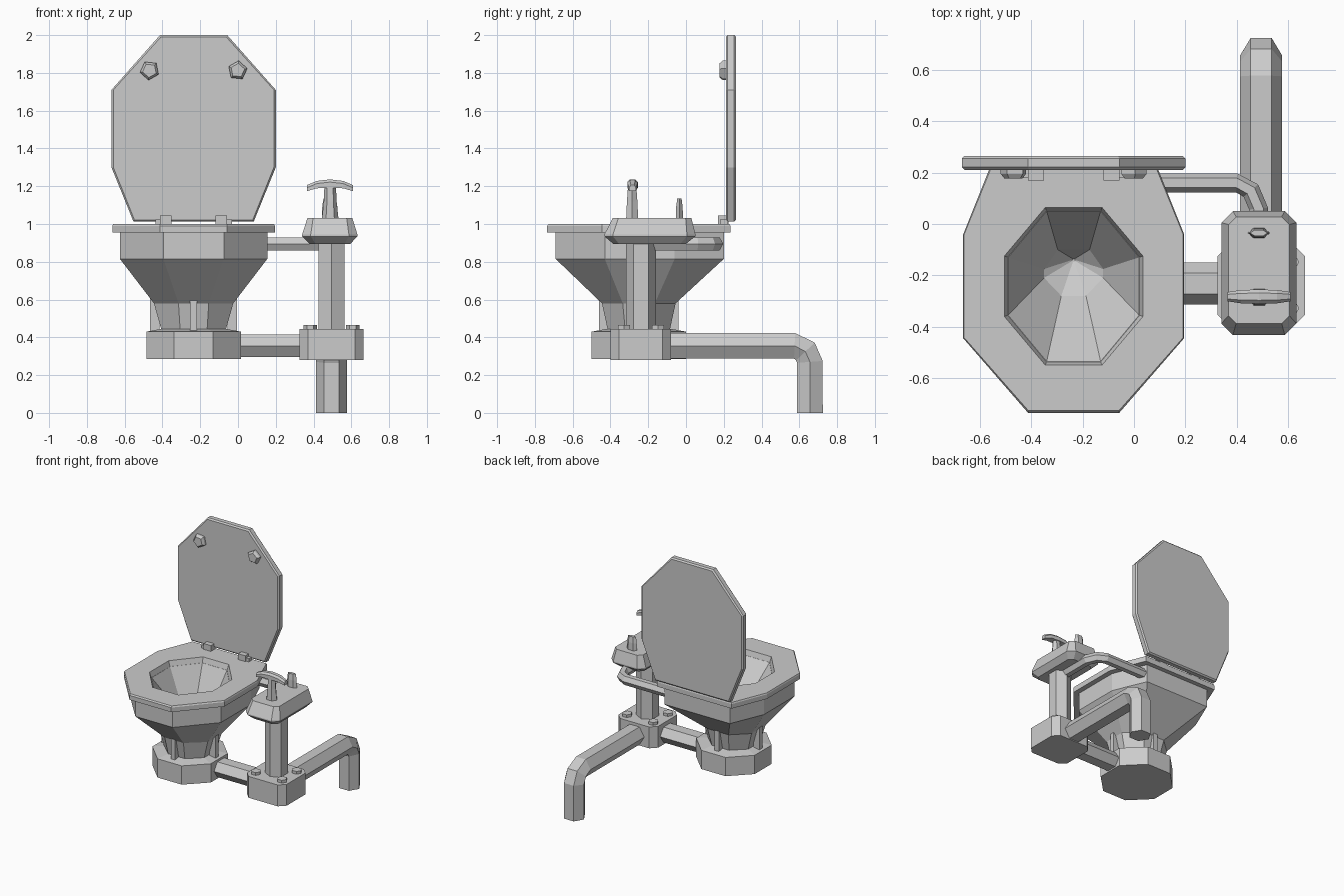
import bpy, bmesh
from math import sin, cos, pi, radians
from mathutils import Vector

if "Cube" in bpy.data.objects:
    bpy.data.objects.remove(bpy.data.objects["Cube"])

CX, CY = -0.235, -0.25       # bowl axis
PX, PY = 0.495, -0.238       # valve post axis


def loft(name, rings, wrap=False, caps=True):
    """Skin equal-count point rings into one flat-shaded mesh."""
    bm = bmesh.new()
    vs = [[bm.verts.new(p) for p in r] for r in rings]
    n = len(rings[0])
    pairs = list(zip(vs, vs[1:])) + ([(vs[-1], vs[0])] if wrap else [])
    for a, b in pairs:
        for i in range(n):
            j = (i + 1) % n
            bm.faces.new((a[i], a[j], b[j], b[i]))
    if caps and not wrap:
        bm.faces.new(vs[0])
        bm.faces.new(vs[-1])
    bmesh.ops.recalc_face_normals(bm, faces=bm.faces)
    me = bpy.data.meshes.new(name)
    bm.to_mesh(me)
    bm.free()
    ob = bpy.data.objects.new(name, me)
    bpy.context.collection.objects.link(ob)
    return ob


def egg(front, side, back, y0, y1, y2, y3, z):
    """Eight-sided egg outline, symmetric about the bowl axis."""
    half = [(front, y0), (side, y1), (side, y2), (back, y3)]
    return ([(CX + x, y, z) for x, y in half] +
            [(CX - x, y, z) for x, y in reversed(half)])


def ngon(n, cx, cy, z, rx, ry=None, rot=0.0):
    ry = ry or rx
    return [(cx + rx * cos(rot + 2 * pi * i / n),
             cy + ry * sin(rot + 2 * pi * i / n), z) for i in range(n)]


def chamfer_rect(x0, x1, y0, y1, c, z):
    return [(x0 + c, y0, z), (x1 - c, y0, z), (x1, y0 + c, z), (x1, y1 - c, z),
            (x1 - c, y1, z), (x0 + c, y1, z), (x0, y1 - c, z), (x0, y0 + c, z)]


def box(name, x0, x1, y0, y1, z0, z1):
    return loft(name, [[(x0, y0, z), (x1, y0, z), (x1, y1, z), (x0, y1, z)]
                       for z in (z0, z1)])


def pipe(name, path, side_r, up_r, side):
    """Hexagonal pipe along a planar path; side(t) is the in-section wide axis."""
    pts = [Vector(p) for p in path]
    rings = []
    for i, p in enumerate(pts):
        t = (pts[min(i + 1, len(pts) - 1)] - pts[max(i - 1, 0)]).normalized()
        s = side(t).normalized()
        u = s.cross(t)
        rings.append([p + s * side_r * cos(k * pi / 3) +
                      u * up_r * sin(k * pi / 3) / sin(pi / 3) for k in range(6)])
    return loft(name, rings)


# Bowl: neck, flare, rim, hollow inside down to the drain
loft("bowl", [
    egg(.07, .165, .07, -.41, -.32, -.18, -.09, .42),
    egg(.08, .21, .09, -.445, -.335, -.165, -.055, .58),
    egg(.16, .39, .28, -.69, -.43, -.06, .20, .815),
    egg(.16, .39, .28, -.69, -.43, -.06, .20, .96),
    egg(.105, .255, .105, -.535, -.355, -.13, .05, .96),
    egg(.048, .115, .062, -.28, -.21, -.175, -.10, .68),
    egg(.003, .006, .003, -.148, -.144, -.140, -.136, .60)])

# Seat ring
loft("seat", [
    egg(.176, .426, .316, -.727, -.443, -.04, .231, 1.0),
    egg(.178, .43, .32, -.735, -.445, -.04, .235, .99),
    egg(.178, .43, .32, -.735, -.445, -.04, .235, .955),
    egg(.105, .255, .105, -.535, -.355, -.13, .05, .955),
    egg(.11, .27, .11, -.55, -.36, -.125, .065, 1.0)], wrap=True)


# Raised lid: upright egg with bevelled rim
def lid_ring(y, d):
    return [(x, y, z) for x, z, _ in
            egg(.178 - d / 2, .435 - d, .318 - d / 2,
                2.0 - d, 1.71, 1.30, 1.012 + d, 0)]


loft("lid", [lid_ring(.211, .01), lid_ring(.221, 0), lid_ring(.255, 0),
             lid_ring(.265, .01)])

# Lid bumpers and hinges
for s in (-1, 1):
    x = CX + s * .233
    loft("lid_bumper", [[(px, y, pz) for px, pz, _ in
                         ngon(5, x, 1.813, 0, r, rot=radians(36 if s < 0 else 0) + .2)]
                        for y, r in ((.215, .052), (.195, .052), (.178, .038))])
    hx = CX + s * .147
    box("hinge", hx - .031, hx + .031, .17, .225, .99, 1.045)
    box("hinge_pin", min(hx, hx - s * -.055), max(hx, hx + s * .055),
        .18, .22, .99, 1.025)

# Octagonal foot and four struts
R8 = .25 / cos(pi / 8)
loft("foot", [ngon(8, CX, CY, z, r, rot=pi / 8) for z, r in
              ((.285, R8), (.43, R8), (.445, R8 * .68))])
for dx, dy in ((1, 0), (-1, 0), (0, 1), (0, -1)):
    hx, hy = (.025, .018) if dx else (.018, .025)
    x, y = CX + dx * .205, CY + dy * .185
    box("strut", x - hx, x + hx, y - hy, y + hy, .42, .605)

# Valve box with bolts
loft("valve_box", [chamfer_rect(.326, .665, -.40, -.08, .045, z)
                   for z in (.28, .445)])
for sx in (-1, 1):
    for sy in (-1, 1):
        loft("bolt", [ngon(6, PX + sx * .112, PY + sy * .09, z, .036)
                      for z in (.44, .466)])

# Waste pipes
pipe("link_pipe", [(-.1, -.232, .355), (.4, -.232, .355)], .082, .059,
     lambda t: Vector((0, 1, 0)))
pipe("drain_pipe", [(PX, -.15, .355), (PX, .575, .355), (PX, .632, .325),
                    (PX, .656, .27), (PX, .656, 0)], .082, .068,
     lambda t: Vector((1, 0, 0)))

# Post and flush head
loft("post", [ngon(6, PX, PY, z, .08, rot=pi / 2) for z in (.44, .92)])
loft("flush_head", [
    chamfer_rect(.38, .595, -.385, 0, .03, .895),
    chamfer_rect(.34, .632, -.432, .05, .045, .935),
    chamfer_rect(.34, .632, -.432, .05, .045, .945),
    chamfer_rect(.368, .605, -.387, .028, .03, 1.033)])

# Water supply pipe from post to bowl back
pipe("supply_pipe", [(0, .16, .895), (.40, .16, .895), (.455, .13, .895),
                     (.485, .06, .895), (.485, -.2, .895)], .037, .034,
     lambda t: Vector((0, 0, 1)).cross(t))

# Flush handle: tapered stem with arched crossbar
loft("handle_stem", [ngon(6, .488, -.285, z, rx, ry) for z, rx, ry in
                     ((1.02, .045, .037), (1.12, .034, .032), (1.215, .03, .024))])
loft("handle_bar", [[(.487 + dx, -.283 - w, z - h), (.487 + dx, -.283 + w, z - h),
                     (.487 + dx, -.283 + w, z), (.487 + dx, -.283 + w * .5, z + .014),
                     (.487 + dx, -.283 - w * .5, z + .014), (.487 + dx, -.283 - w, z)]
                    for dx, z, w, h in ((-.122, 1.192, .018, .018), (-.07, 1.214, .026, .025),
                                        (0, 1.222, .028, .03), (.07, 1.214, .026, .025),
                                        (.122, 1.192, .018, .018))])

# Small lever
loft("lever", [ngon(6, .486, -.035, z, rx, ry) for z, rx, ry in
               ((1.02, .043, .022), (1.09, .04, .02), (1.135, .034, .013))])
